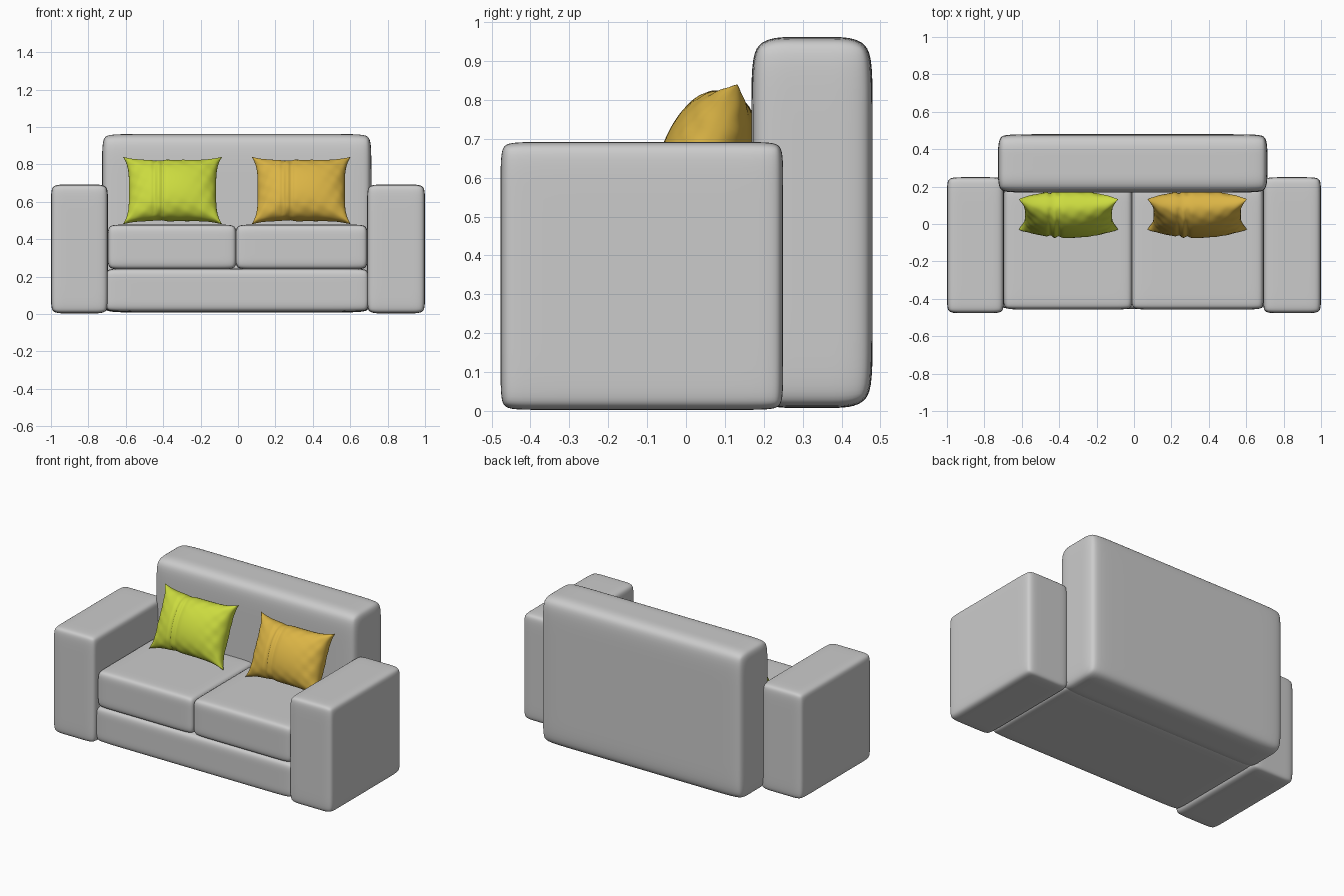
import bpy, bmesh, math
from mathutils import Matrix

if "Cube" in bpy.data.objects:
    bpy.data.objects.remove(bpy.data.objects["Cube"])


def material(name, rgb):
    m = bpy.data.materials.new(name)
    m.diffuse_color = (*rgb, 1)
    m.use_nodes = True
    m.node_tree.nodes["Principled BSDF"].inputs["Base Color"].default_value = m.diffuse_color
    return m


GREY = material("light grey fabric", (0.60, 0.60, 0.60))
LIME = material("lime fabric", (0.60, 0.71, 0.05))
MUSTARD = material("mustard fabric", (0.71, 0.46, 0.06))


def finish(bm, name, mat):
    bmesh.ops.recalc_face_normals(bm, faces=bm.faces)
    for f in bm.faces:
        f.smooth = True
    me = bpy.data.meshes.new(name)
    bm.to_mesh(me)
    bm.free()
    me.materials.append(mat)
    ob = bpy.data.objects.new(name, me)
    bpy.context.collection.objects.link(ob)
    return ob


def soft_box(name, lo, hi, d):
    """Box with a support loop at distance d[axis] from each end, then subdivided."""
    bm = bmesh.new()
    bmesh.ops.create_cube(bm, size=1)
    for v in bm.verts:
        v.co = [lo[i] if v.co[i] < 0 else hi[i] for i in range(3)]
    for i in range(3):
        n = [0, 0, 0]
        n[i] = 1
        for c in (lo[i] + d[i], hi[i] - d[i]):
            p = [0, 0, 0]
            p[i] = c
            bmesh.ops.bisect_plane(bm, geom=bm.verts[:] + bm.edges[:] + bm.faces[:],
                                   plane_co=p, plane_no=n)
    ob = finish(bm, name, GREY)
    sub = ob.modifiers.new("soft", 'SUBSURF')
    sub.levels = sub.render_levels = 3


def pillow(name, cx, mat):
    """Two bulging sheets sharing a pinched outline, with a stitched band on one side."""
    bm = bmesh.new()
    for side in (-1, 1):
        verts = bmesh.ops.create_grid(bm, x_segments=72, y_segments=40, size=1)["verts"]
        for p in verts:
            u = math.sin(p.co.x * math.pi / 2)
            v = math.sin(p.co.y * math.pi / 2)
            x = 0.265 * u * (1 - 0.12 * (1 - v ** 4))
            z = 0.197 * v * (1 - 0.14 * (1 - u ** 4))
            body = max(0, (1 - u * u) * (1 - v * v))
            t = 0.112 * body ** 0.42
            # gathered folds near the seams
            edge = max(abs(u), abs(v)) ** 4
            t *= 1 + 0.09 * edge * math.sin(17 * u + 4 * v) * math.cos(13 * v - 3 * u)
            # raised band between two grooves
            b = (x + 0.075) / 0.011
            lift = 0.007 * math.exp(-b * b) - 0.008 * (
                math.exp(-((b - 2) ** 2)) + math.exp(-((b + 2) ** 2)))
            t += lift * min(1, body * 8)
            z *= 1 - 0.03 * math.exp(-b * b / 6)
            p.co = (x, side * t, z)
    bmesh.ops.remove_doubles(bm, verts=bm.verts, dist=0.0003)
    bm.transform(Matrix.Translation((cx, 0.052, 0.66)) @ Matrix.Rotation(math.radians(-24), 4, 'X'))
    finish(bm, name, mat)


# Frame of the sofa
soft_box("left_arm", (-1.0, -0.477, 0.003), (-0.695, 0.25, 0.692), (0.08, 0.06, 0.07))
soft_box("right_arm", (0.69, -0.477, 0.003), (1.0, 0.25, 0.692), (0.08, 0.06, 0.07))
soft_box("backrest", (-0.727, 0.168, 0.008), (0.713, 0.48, 0.962), (0.08, 0.12, 0.13))
soft_box("base", (-0.71, -0.455, 0.012), (0.70, 0.24, 0.243), (0.07, 0.06, 0.07))

# Seat cushions
soft_box("left_seat_cushion", (-0.697, -0.457, 0.238), (-0.008, 0.20, 0.478), (0.07, 0.06, 0.07))
soft_box("right_seat_cushion", (-0.013, -0.457, 0.238), (0.693, 0.20, 0.478), (0.07, 0.06, 0.07))

# Throw pillows
pillow("lime_pillow", -0.35, LIME)
pillow("mustard_pillow", 0.338, MUSTARD)
